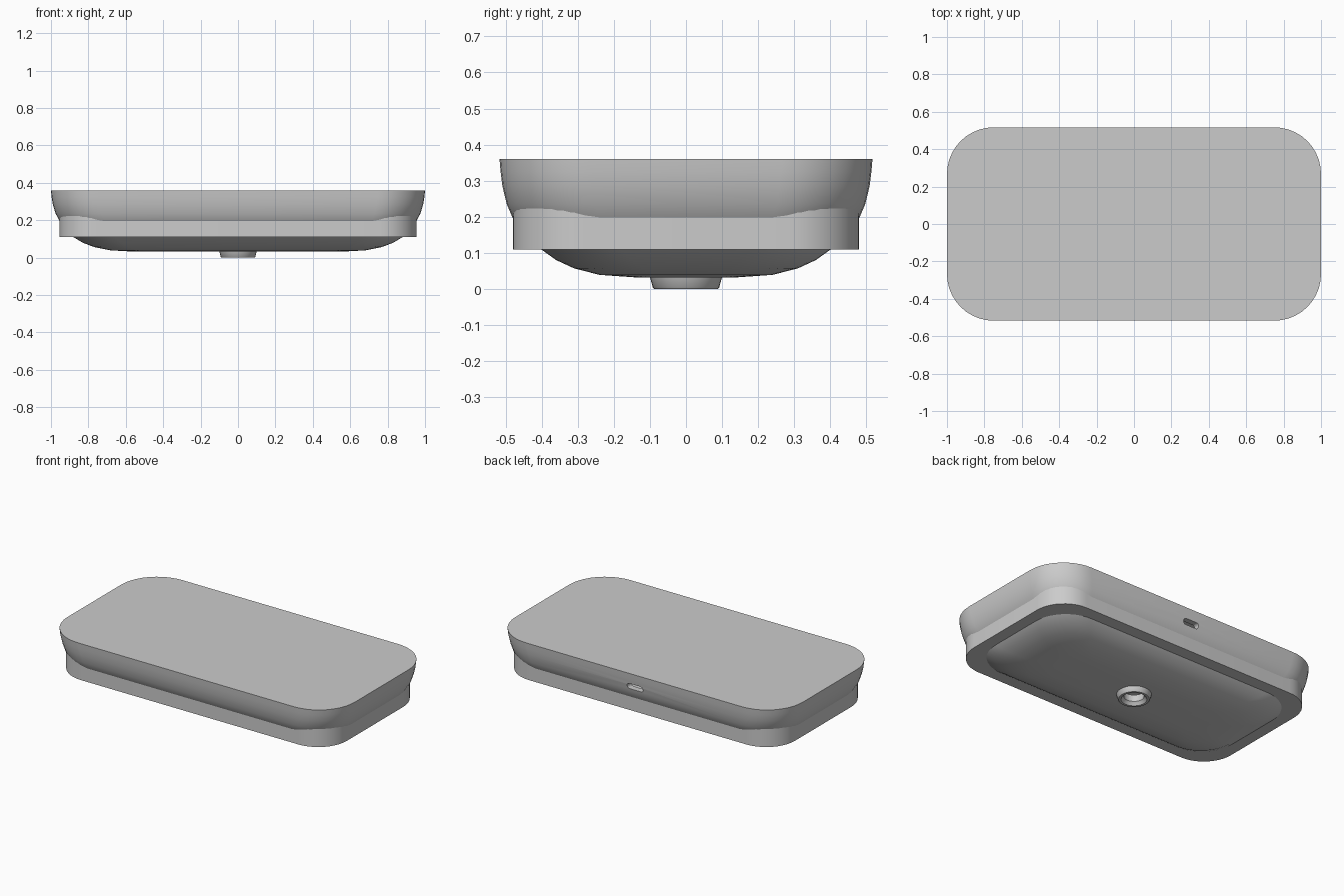
import bpy, bmesh
from math import pi, sin, cos

if "Cube" in bpy.data.objects:
    bpy.data.objects.remove(bpy.data.objects["Cube"])


def round_rect(hx, hy, r, z, n=10):
    """Loop of points around a rounded rectangle."""
    pts = []
    for k, (sx, sy) in enumerate([(1, 1), (-1, 1), (-1, -1), (1, -1)]):
        for i in range(n + 1):
            a = (k + i / n) * pi / 2
            pts.append((sx * (hx - r) + r * cos(a), sy * (hy - r) + r * sin(a), z))
    return pts


def circle(r, z, n=32):
    return [(r * cos(2 * pi * i / n), r * sin(2 * pi * i / n), z) for i in range(n)]


def loft(name, loops, cap_start=False, cap_end=False, closed=False):
    """Skin a stack of equal loops into one mesh object."""
    bm = bmesh.new()
    rings = [[bm.verts.new(p) for p in loop] for loop in loops]
    pairs = list(zip(rings, rings[1:]))
    if closed:
        pairs.append((rings[-1], rings[0]))
    for a, b in pairs:
        for i in range(len(a)):
            j = (i + 1) % len(a)
            bm.faces.new((a[i], a[j], b[j], b[i]))
    if cap_start:
        bm.faces.new(rings[0][::-1])
    if cap_end:
        bm.faces.new(rings[-1])
    bmesh.ops.recalc_face_normals(bm, faces=bm.faces[:])
    mesh = bpy.data.meshes.new(name)
    bm.to_mesh(mesh)
    bm.free()
    obj = bpy.data.objects.new(name, mesh)
    bpy.context.collection.objects.link(obj)
    return obj


def smooth(obj):
    bpy.ops.object.select_all(action='DESELECT')
    obj.select_set(True)
    bpy.context.view_layer.objects.active = obj
    bpy.ops.object.shade_smooth_by_angle(angle=0.6)


def cut(obj, cutter):
    cutter.hide_render = True
    cutter.hide_set(True)
    m = obj.modifiers.new("cut", 'BOOLEAN')
    m.operation = 'DIFFERENCE'
    m.solver = 'EXACT'
    m.object = cutter


# Bowl shell: outer profile from the bottom up, then inner profile back down
outer = [(0.55, 0.14, 0.12, 0.032), (0.68, 0.24, 0.16, 0.039), (0.77, 0.31, 0.19, 0.057),
         (0.83, 0.36, 0.21, 0.080), (0.88, 0.402, 0.225, 0.110), (0.92, 0.445, 0.235, 0.150),
         (0.952, 0.479, 0.24, 0.193), (0.975, 0.497, 0.245, 0.235), (0.990, 0.509, 0.25, 0.285),
         (0.997, 0.514, 0.25, 0.325), (1.0, 0.517, 0.25, 0.36)]
inner = [(0.96, 0.482, 0.215, 0.36), (0.955, 0.477, 0.215, 0.30), (0.935, 0.457, 0.21, 0.235),
         (0.885, 0.41, 0.20, 0.160), (0.80, 0.335, 0.18, 0.100), (0.68, 0.23, 0.15, 0.070),
         (0.55, 0.14, 0.12, 0.062)]
bowl = loft("basin_bowl", [round_rect(*p) for p in outer + inner], True, True)

# Straight skirt around the lower bowl
skirt = loft("basin_skirt", [round_rect(*p) for p in
             [(0.955, 0.48, 0.20, 0.23), (0.955, 0.48, 0.20, 0.11), (0.875, 0.398, 0.22, 0.11)]])

# Flat cover closing the top opening
cover = loft("top_cover", [round_rect(0.96, 0.482, 0.215, 0.36)], cap_end=True)

# Drain collar with a tapered hole
drain = loft("drain_collar", [circle(r, z) for r, z in
             [(0.101, 0.036), (0.092, 0.004), (0.088, 0.0), (0.074, 0.0),
              (0.064, 0.014), (0.058, 0.020), (0.058, 0.050), (0.09, 0.050)]], closed=True)

# Drain hole and overflow slot cutters
cut(bowl, loft("drain_cutter", [circle(0.058, -0.1), circle(0.058, 0.15)], True, True))
slot = [(x, z + 0.275) for x, z, _ in round_rect(0.055, 0.018, 0.0175, 0, 6)]
cut(bowl, loft("overflow_cutter", [[(x, y, z) for x, z in slot] for y in (0.42, 0.6)], True, True))

for part in (bowl, skirt, drain):
    smooth(part)
